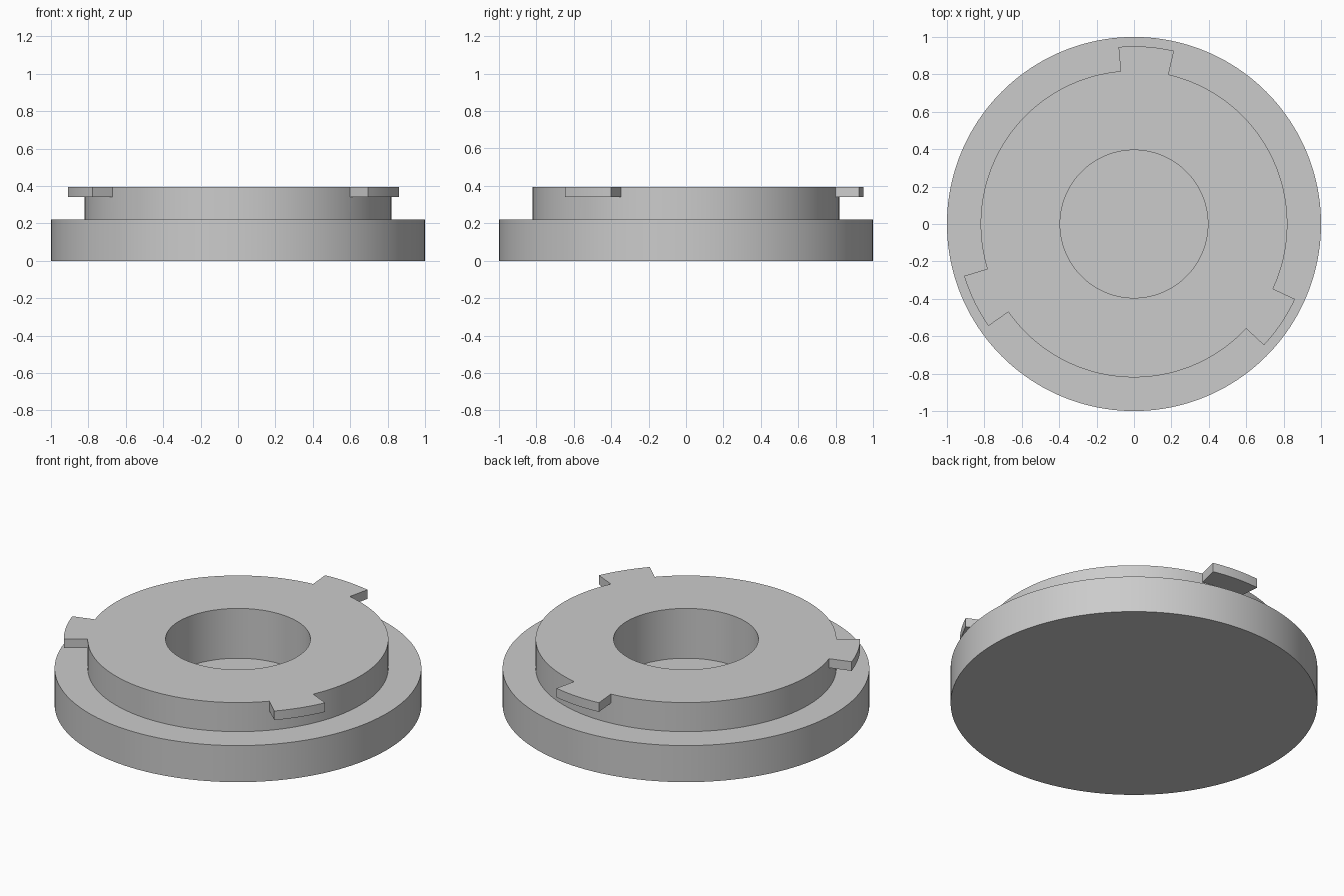
import bpy
import bmesh
from math import cos, sin, radians, degrees, atan2

SEGMENTS = 180
TAB_START, TAB_SPAN = 77, 18      # degrees, repeated every third of a turn
HUB_R, TAB_R = 0.82, 0.95
TOP_Z, TAB_Z = 0.395, 0.34

if "Cube" in bpy.data.objects:
    bpy.data.objects.remove(bpy.data.objects["Cube"])

# Plain grey material
grey = bpy.data.materials.new("plain grey")
grey.use_nodes = True
colour = (0.6, 0.6, 0.6, 1)
grey.diffuse_color = colour
grey.node_tree.nodes["Principled BSDF"].inputs["Base Color"].default_value = colour

# Turned profile: base disc, hub wall, top rim, blind bore
profile = [(1, 0), (1, 0.22), (HUB_R, 0.22), (HUB_R, TAB_Z),
           (HUB_R, TOP_Z), (0.395, TOP_Z), (0.395, 0.095)]


def turn(bm, points):
    step = 360 / SEGMENTS
    angles = [radians(1 + step * i) for i in range(SEGMENTS)]
    rings = [[bm.verts.new((r * cos(a), r * sin(a), z)) for a in angles]
             for r, z in points]
    for low, high in zip(rings, rings[1:]):
        for i in range(SEGMENTS):
            j = (i + 1) % SEGMENTS
            bm.faces.new((low[i], low[j], high[j], high[i]))
    bm.faces.new(rings[0][::-1])      # underside
    bm.faces.new(rings[-1])           # bore floor


def in_tab(face):
    c = face.calc_center_median()
    on_band = (TAB_Z < c.z < TOP_Z - 0.001
               and abs(c.xy.length - HUB_R) < 0.01)
    turn_angle = (degrees(atan2(c.y, c.x)) - TAB_START) % 120
    return on_band and turn_angle < TAB_SPAN


bm = bmesh.new()
turn(bm, profile)

# Three locking tabs pulled outward from the upper hub wall
band = [f for f in bm.faces if in_tab(f)]
grown = bmesh.ops.extrude_face_region(bm, geom=band)["geom"]
for v in grown:
    if isinstance(v, bmesh.types.BMVert):
        v.co.xy = v.co.xy * (TAB_R / HUB_R)
old = [f for f in band if f.is_valid]
if old:
    bmesh.ops.delete(bm, geom=old, context='FACES_ONLY')

bmesh.ops.recalc_face_normals(bm, faces=bm.faces)
mesh = bpy.data.meshes.new("tabbed_cap")
bm.to_mesh(mesh)
bm.free()
mesh.materials.append(grey)
cap = bpy.data.objects.new("tabbed_cap", mesh)
bpy.context.collection.objects.link(cap)

# Smooth round walls, sharp rims
bpy.ops.object.select_all(action='DESELECT')
cap.select_set(True)
bpy.context.view_layer.objects.active = cap
bpy.ops.object.shade_smooth_by_angle(angle=radians(30))
